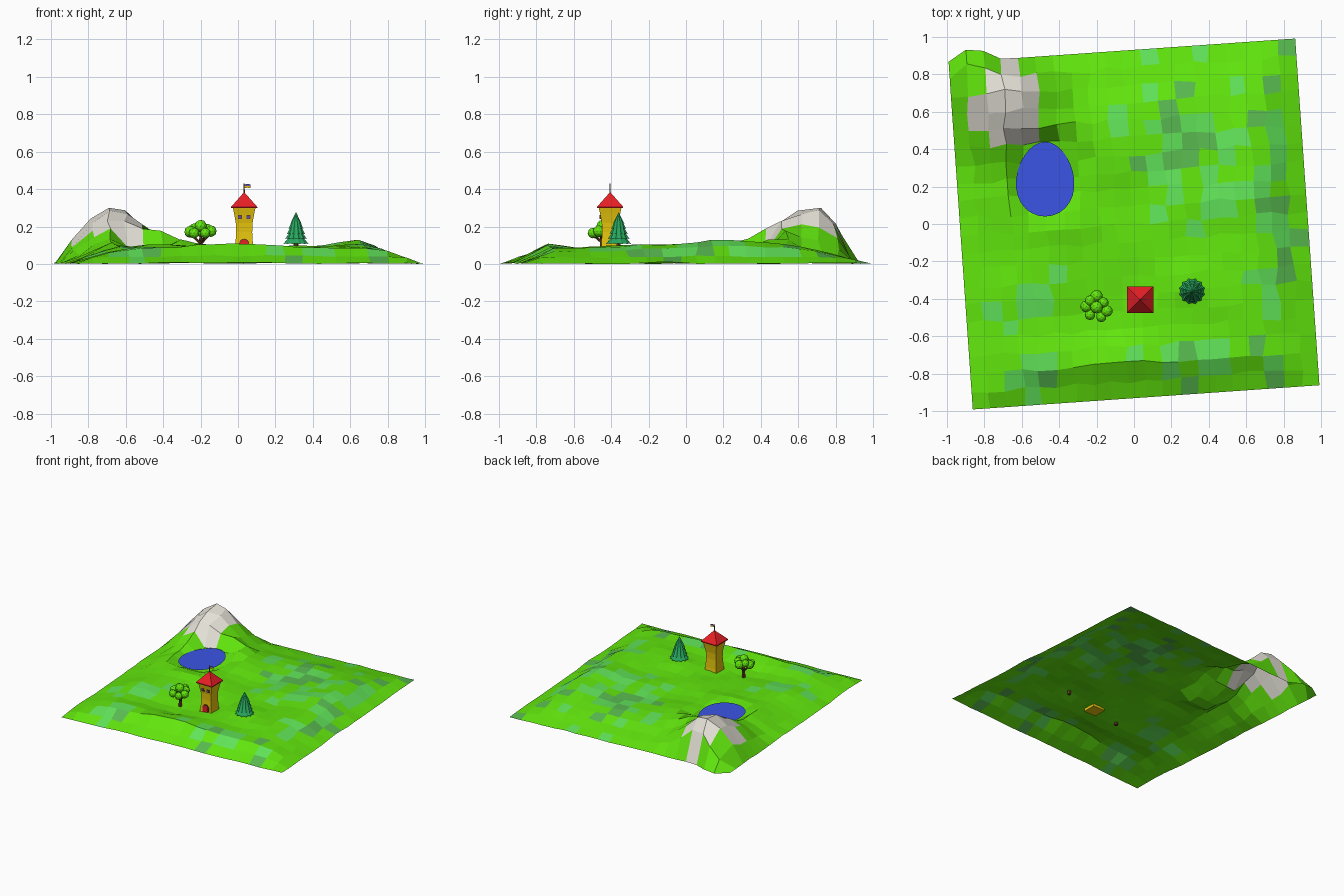
import bpy, bmesh, math, random
from mathutils import Vector, Matrix, noise

if "Cube" in bpy.data.objects:
    bpy.data.objects.remove(bpy.data.objects["Cube"])

random.seed(4)


def mat(name, r, g, b):
    m = bpy.data.materials.new(name)
    m.diffuse_color = (r, g, b, 1)
    m.use_nodes = True
    m.node_tree.nodes["Principled BSDF"].inputs["Base Color"].default_value = m.diffuse_color
    return m


GRASS = mat("bright_grass", 0.125, 0.82, 0.004)
PALE = mat("pale_grass", 0.12, 0.78, 0.10)
TEAL = mat("teal_grass", 0.10, 0.50, 0.08)
ROCK = mat("rock", 0.78, 0.76, 0.68)
WATER = mat("water_blue", 0.045, 0.09, 0.78)
RED = mat("red", 0.85, 0.015, 0.02)
YELLOW = mat("yellow", 0.85, 0.60, 0.004)
PINE = mat("pine_green", 0.02, 0.38, 0.11)
BROWN = mat("brown", 0.13, 0.05, 0.015)
PURPLE = mat("purple", 0.12, 0.07, 0.40)


def finish(name, bm, *mats):
    me = bpy.data.meshes.new(name)
    bm.to_mesh(me)
    bm.free()
    for m in mats:
        me.materials.append(m)
    ob = bpy.data.objects.new(name, me)
    bpy.context.collection.objects.link(ob)
    return ob


def loft(name, rings, m):
    """Skin equal-length rings of points and cap both ends."""
    bm = bmesh.new()
    rows = [[bm.verts.new(p) for p in ring] for ring in rings]
    n = len(rows[0])
    for a, b in zip(rows, rows[1:]):
        for i in range(n):
            j = (i + 1) % n
            bm.faces.new((a[i], a[j], b[j], b[i]))
    bm.faces.new(rows[0][::-1])
    bm.faces.new(rows[-1])
    bmesh.ops.recalc_face_normals(bm, faces=bm.faces)
    return finish(name, bm, m)


def square(cx, cy, z, h):
    return [(cx + sx * h, cy + sy * h, z) for sx, sy in ((-1, -1), (1, -1), (1, 1), (-1, 1))]


def rod(name, p, q, r0, r1, m):
    p, q = Vector(p), Vector(q)
    rot = (q - p).to_track_quat('Z', 'Y')
    ring = lambda c, r: [c + rot @ Vector((r * math.cos(k * math.pi / 3), r * math.sin(k * math.pi / 3), 0))
                         for k in range(6)]
    return loft(name, [ring(p, r0), ring(q, r1)], m)


def plate(name, pts, y, depth, m):
    """Thin upright plate from x, z points, facing the front."""
    return loft(name, [[(x, y, z) for x, z in pts], [(x, y + depth, z) for x, z in pts]], m)


# terrain: one sheet with plateau, ridges, mountain and lake basin
def bump(x, y, cx, cy, sx, sy):
    return math.exp(-((x - cx) / sx) ** 2 - ((y - cy) / sy) ** 2)


def lake_dist(x, y):
    return math.hypot((x + 0.475) / 0.157, (y - 0.24) / 0.2)


def height(x, y, u, v):
    wob = noise.noise(Vector((x * 4, y * 4, 1.7)))
    h = 0.075 + 0.02 * wob
    h += 0.05 * bump(x, y, 0.62, 0.2, 0.17, 0.45) + 0.055 * bump(x, y, -0.5, 0.25, 0.32, 0.36)
    h += 0.03 * bump(x, y, -0.1, -0.74, 0.7, 0.1) - 0.02 * bump(x, y, -0.2, -0.45, 0.25, 0.15)
    h += 0.02 * bump(x, y, 0.33, -0.35, 0.15, 0.15) + 0.06 * bump(x, y, -0.43, 0.52, 0.14, 0.1)
    fall = min((HALF - u) / 0.22, (HALF + u) / 0.24, (HALF - v) / 0.32, (HALF + v) / 0.2, 1)
    h *= fall
    edge = HALF - max(abs(u), abs(v))
    dx, dy = x + 0.68, y - 0.71
    t = math.hypot(dx / (0.34 if dx < 0 else 0.45), dy / (0.65 if dy < 0 else 0.27))
    h = max(h, min(0.3, 0.33 * (1 - t) + 0.04 * wob) * min(1, edge / 0.1))
    r = lake_dist(x, y)
    if r < 1.25:
        h = 0.04 if r < 0.75 else 0.085
    return max(0, h)


N, HALF = 20, 0.929
bm = bmesh.new()
turn = Matrix.Rotation(math.radians(4), 3, 'Z')
grid = []
for j in range(N + 1):
    row = []
    for i in range(N + 1):
        u, v = (2 * i / N - 1) * HALF, (2 * j / N - 1) * HALF
        edge = HALF - max(abs(u), abs(v))
        p = turn @ Vector((u, v, 0))
        if edge > 0.01:
            p += Vector((random.uniform(-1, 1), random.uniform(-1, 1), 0)) * 0.013
        if v > HALF - 0.15:
            p.y += 0.08 * math.exp(-((p.x + 0.86) / 0.08) ** 2)
        p.z = height(p.x, p.y, u, v)
        if edge < 0.01:
            p.z = 0.02 * abs(noise.noise(p * 4))
        else:
            p.z += random.uniform(0, 0.006)
        row.append(bm.verts.new(p))
    grid.append(row)
# pull one vertex onto the summit
summit = min((w for row in grid for w in row), key=lambda w: math.hypot(w.co.x + 0.69, w.co.y - 0.72))
summit.co = (-0.69, 0.72, 0.3)
for j in range(N):
    for i in range(N):
        bm.faces.new((grid[j][i], grid[j][i + 1], grid[j + 1][i + 1], grid[j + 1][i]))

# pale and teal meadow patches, bare rock on the mountain
PATCHES = ((0.3, 0.4, 0.24, 0.4), (0.76, 0.0, 0.1, 0.9), (-0.5, -0.4, 0.24, 0.17),
           (-0.55, -0.85, 0.22, 0.12), (0.35, -0.7, 0.25, 0.13), (-0.1, 0.6, 0.12, 0.12))
for f in bm.faces:
    c = f.calc_center_median()
    if ((c.x + 0.67) / 0.19) ** 2 + ((c.y - 0.63) / 0.22) ** 2 < 1:
        f.material_index = 3
    elif c.x > -0.8 and lake_dist(c.x, c.y) > 1.7:
        if random.random() < 0.85 * max(bump(c.x, c.y, *q) for q in PATCHES):
            f.material_index = random.choice((1, 1, 2))
finish("terrain", bm, GRASS, PALE, TEAL, ROCK)

# lake
bm = bmesh.new()
bm.faces.new([bm.verts.new((-0.475 + 0.155 * math.cos(a) - 0.02 * math.sin(a) * math.cos(a),
                            0.24 + 0.2 * math.sin(a), 0.1))
              for a in (k * math.tau / 28 for k in range(28))])
finish("lake_water", bm, WATER)

# tower with flared top
TX, TY = 0.033, -0.405
loft("tower_wall", [square(TX, TY, z, h) for z, h in
                    ((0.055, 0.053), (0.1, 0.047), (0.17, 0.043), (0.22, 0.045), (0.27, 0.054), (0.303, 0.061))], YELLOW)
loft("tower_roof", [square(TX, TY, z, h) for z, h in ((0.298, 0.07), (0.305, 0.07), (0.382, 0.002))], RED)
rod("flag_pole", (TX, TY, 0.375), (TX, TY, 0.43), 0.0035, 0.0025, BROWN)
for name, z, m in (("flag_upper", 0.415, PURPLE), ("flag_lower", 0.405, YELLOW)):
    plate(name, [(TX, z), (TX + 0.018, z + 0.003), (TX + 0.034, z),
                 (TX + 0.034, z + 0.01), (TX + 0.018, z + 0.013), (TX, z + 0.01)], TY - 0.001, 0.002, m)

# windows and arched door on the front
for side, sx in (("left", -0.023), ("right", 0.023)):
    for part, s, y, m in (("frame", 0.011, -0.0555, BROWN), ("pane", 0.007, -0.0575, PURPLE)):
        x = TX + sx
        plate(f"window_{part}_{side}", [(x - s, 0.25 - s), (x + s, 0.25 - s), (x + s, 0.25 + s), (x - s, 0.25 + s)],
              TY + y, 0.009, m)
for name, w, y, m in (("door_frame", 0.027, -0.053, BROWN), ("door", 0.022, -0.055, RED)):
    arch = [(TX + w * math.cos(k * math.pi / 8), 0.108 + w * math.sin(k * math.pi / 8)) for k in range(9)]
    plate(name, [(TX - w, 0.06), (TX + w, 0.06)] + arch, TY + y, 0.009, m)

# leafy tree
fork = (-0.2, -0.44, 0.11)
rod("tree_trunk", (-0.2, -0.44, 0.04), fork, 0.016, 0.011, BROWN)
BLOBS = ((-0.255, -0.44, 0.172, 0.032), (-0.235, -0.485, 0.165, 0.029), (-0.175, -0.497, 0.165, 0.028),
         (-0.145, -0.465, 0.175, 0.031), (-0.2, -0.445, 0.203, 0.033), (-0.2, -0.385, 0.178, 0.033),
         (-0.165, -0.42, 0.185, 0.029), (-0.235, -0.41, 0.188, 0.029))
for k, (x, y, z, r) in enumerate(BLOBS):
    bm = bmesh.new()
    bmesh.ops.create_icosphere(bm, subdivisions=2, radius=r, matrix=Matrix.Translation((x, y, z)))
    finish(f"tree_leaves_{k}", bm, GRASS)
    if k in (0, 2, 3, 5):
        rod(f"tree_branch_{k}", fork, (x, y, z - 0.01), 0.009, 0.005, BROWN)

# pine tree with jagged tiers
PX, PY = 0.31, -0.36


def star(z, r, n=24):
    return [(PX + q * math.cos(a), PY + q * math.sin(a), z - (0.004 if k % 2 else 0) * (r > 0.02))
            for k in range(n) for a, q in [(k * math.tau / n, r * (1 if k % 2 else 0.87))]]


rod("pine_trunk", (PX, PY, 0.07), (PX, PY, 0.14), 0.014, 0.012, BROWN)
for k in range(5):
    z, r = 0.11 + 0.027 * k, 0.07 - 0.0095 * k
    loft(f"pine_tier_{k}", [star(z, r), star(z + 0.057, r * 0.3 if k < 4 else 0.001)], PINE)
